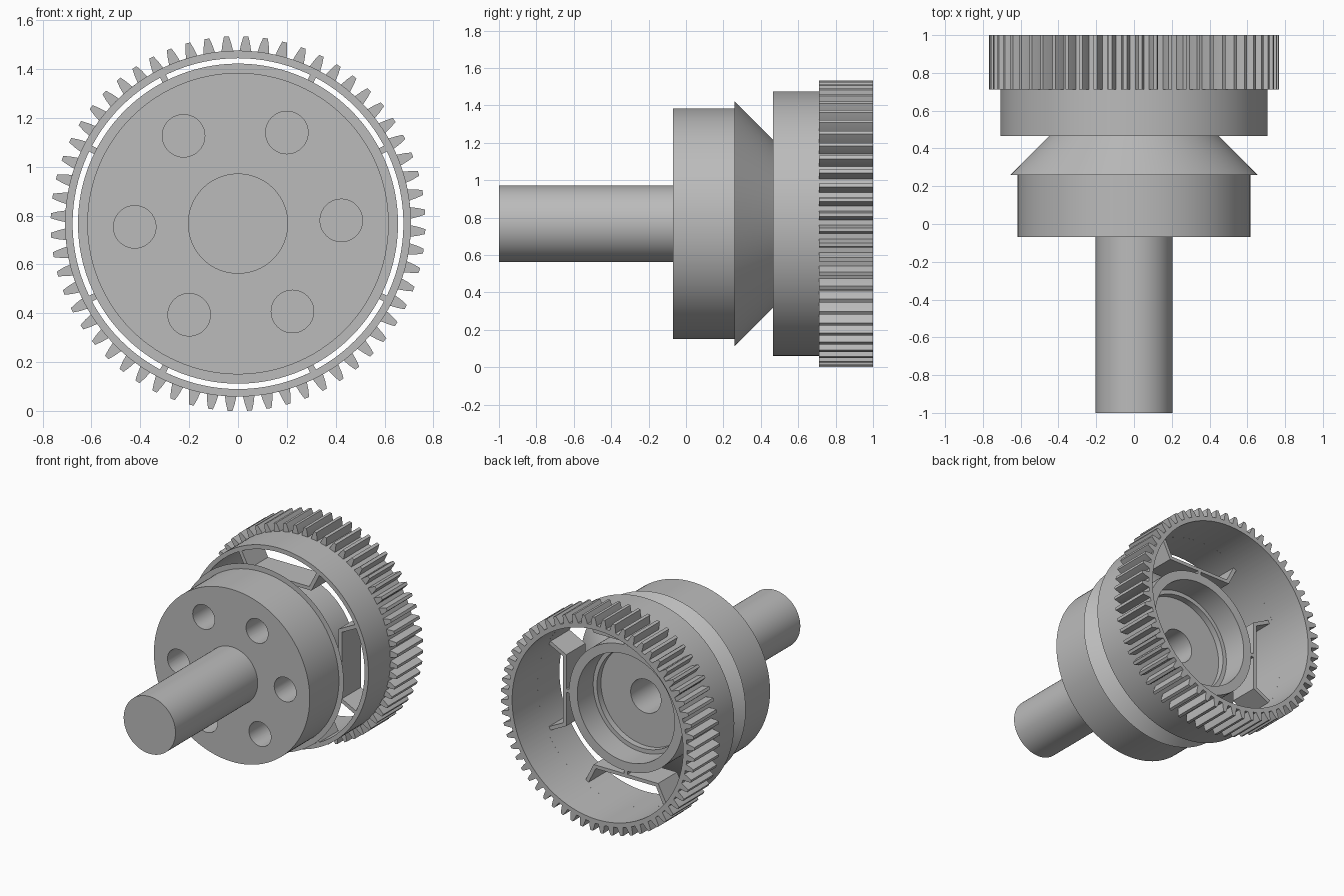
import bpy, bmesh, math
from mathutils import Matrix, Vector

AXIS_Z = 0.767          # height of the turning axis
SEGMENTS = 120

cube = bpy.data.objects.get("Cube")
if cube:
    bpy.data.objects.remove(cube, do_unlink=True)

grey = bpy.data.materials.new("plain_grey")
grey.use_nodes = True
colour = (0.5, 0.5, 0.5, 1)
grey.diffuse_color = colour
grey.node_tree.nodes["Principled BSDF"].inputs["Base Color"].default_value = colour


def finish(bm, name):
    """Turn a bmesh into an object placed on the axis."""
    bmesh.ops.remove_doubles(bm, verts=bm.verts, dist=1e-5)
    bmesh.ops.recalc_face_normals(bm, faces=bm.faces)
    mesh = bpy.data.meshes.new(name)
    bm.to_mesh(mesh)
    bm.free()
    mesh.materials.append(grey)
    obj = bpy.data.objects.new(name, mesh)
    obj.location.z = AXIS_Z
    bpy.context.collection.objects.link(obj)
    return obj


def smooth(obj):
    bpy.ops.object.select_all(action='DESELECT')
    obj.select_set(True)
    bpy.context.view_layer.objects.active = obj
    bpy.ops.object.shade_smooth_by_angle(angle=math.radians(25))


def lathe(name, profile, closed=False):
    """Spin (radius, y) points around the y axis."""
    bm = bmesh.new()
    verts = [bm.verts.new((r, y, 0)) for r, y in profile]
    pairs = list(zip(verts, verts[1:]))
    if closed:
        pairs.append((verts[-1], verts[0]))
    edges = [bm.edges.new(p) for p in pairs]
    bmesh.ops.spin(bm, geom=verts + edges, cent=(0, 0, 0), axis=(0, 1, 0),
                   angle=math.tau, steps=SEGMENTS)
    return finish(bm, name)


def polar(r, degrees, y):
    a = math.radians(degrees)
    return Vector((r * math.cos(a), y, r * math.sin(a)))


# Shaft, front drum, conical flange and hollow rear hub in one turned body
body = lathe("shaft_and_hub", [
    (0, -1), (0.205, -1), (0.205, -0.07), (0.617, -0.07), (0.617, 0.26),
    (0.655, 0.26), (0.45, 0.465), (0.45, 0.68), (0.385, 0.68), (0.385, 0.5),
    (0.355, 0.5), (0.355, 0.455), (0.12, 0.455), (0.12, 0.1), (0, 0.1)])

# Six blind holes in the drum face
bm = bmesh.new()
for i in range(6):
    place = (Matrix.Translation(polar(0.423, 1.8 + i * 60, 0.05))
             @ Matrix.Rotation(math.pi / 2, 4, 'X'))
    bmesh.ops.create_cone(bm, cap_ends=True, segments=40, radius1=0.087,
                          radius2=0.087, depth=0.32, matrix=place)
cutter = finish(bm, "hole_cutter")
cutter.hide_render = True
cut = body.modifiers.new("holes", 'BOOLEAN')
cut.object = cutter
cut.operation = 'DIFFERENCE'
cut.solver = 'EXACT'
bpy.context.view_layer.objects.active = body
bpy.ops.object.modifier_apply(modifier=cut.name)
bpy.data.objects.remove(cutter, do_unlink=True)
smooth(body)

# Plain rim ahead of the teeth
rim = lathe("rim", [(0.677, 0.465), (0.708, 0.465),
                    (0.708, 0.712), (0.677, 0.712)], closed=True)
smooth(rim)

# Toothed ring: each outline point is paired with one on the bore
TEETH = 60
flank = [(-1.9, 0.708), (-1.4, 0.738), (-0.75, 0.767)]
tooth = flank + [(-a, r) for a, r in reversed(flank)]
bm = bmesh.new()
rings = []
for t in range(TEETH):
    for a, r in tooth:
        angle = 3.56 + t * 360 / TEETH + a
        corners = [(r, 0.712), (r, 1), (0.677, 1), (0.677, 0.712)]
        rings.append([bm.verts.new(polar(q, angle, y)) for q, y in corners])
for a, b in zip(rings, rings[1:] + rings[:1]):
    for k in range(4):
        n = (k + 1) % 4
        bm.faces.new((a[k], a[n], b[n], b[k]))
gear = finish(bm, "toothed_ring")
smooth(gear)

# Four flexible brackets joining the hub to the rim
half = [(0.44, 0.013), (0.472, 0.013), (0.472, 0.255),
        (0.609, 0.325), (0.621, 0.301), (0.497, 0.238)]
outline = half + [(x, -z) for x, z in reversed(half)]
for i, side in enumerate(("left", "top", "right", "bottom")):
    bm = bmesh.new()
    face = bm.faces.new([bm.verts.new((x, 0.465, z)) for x, z in outline])
    new = bmesh.ops.extrude_face_region(bm, geom=[face])["geom"]
    bmesh.ops.translate(bm, vec=(0, 0.215, 0),
                        verts=[v for v in new if isinstance(v, bmesh.types.BMVert)])
    # extend the arms until they meet the rim
    for v in bm.verts:
        if v.co.x > 0.6:
            v.co += Vector((0.891, 0, math.copysign(0.454, v.co.z))) * 0.002
    bmesh.ops.rotate(bm, verts=bm.verts, cent=(0, 0, 0),
                     matrix=Matrix.Rotation(-i * math.pi / 2, 3, 'Y'))
    finish(bm, side + "_bracket")
